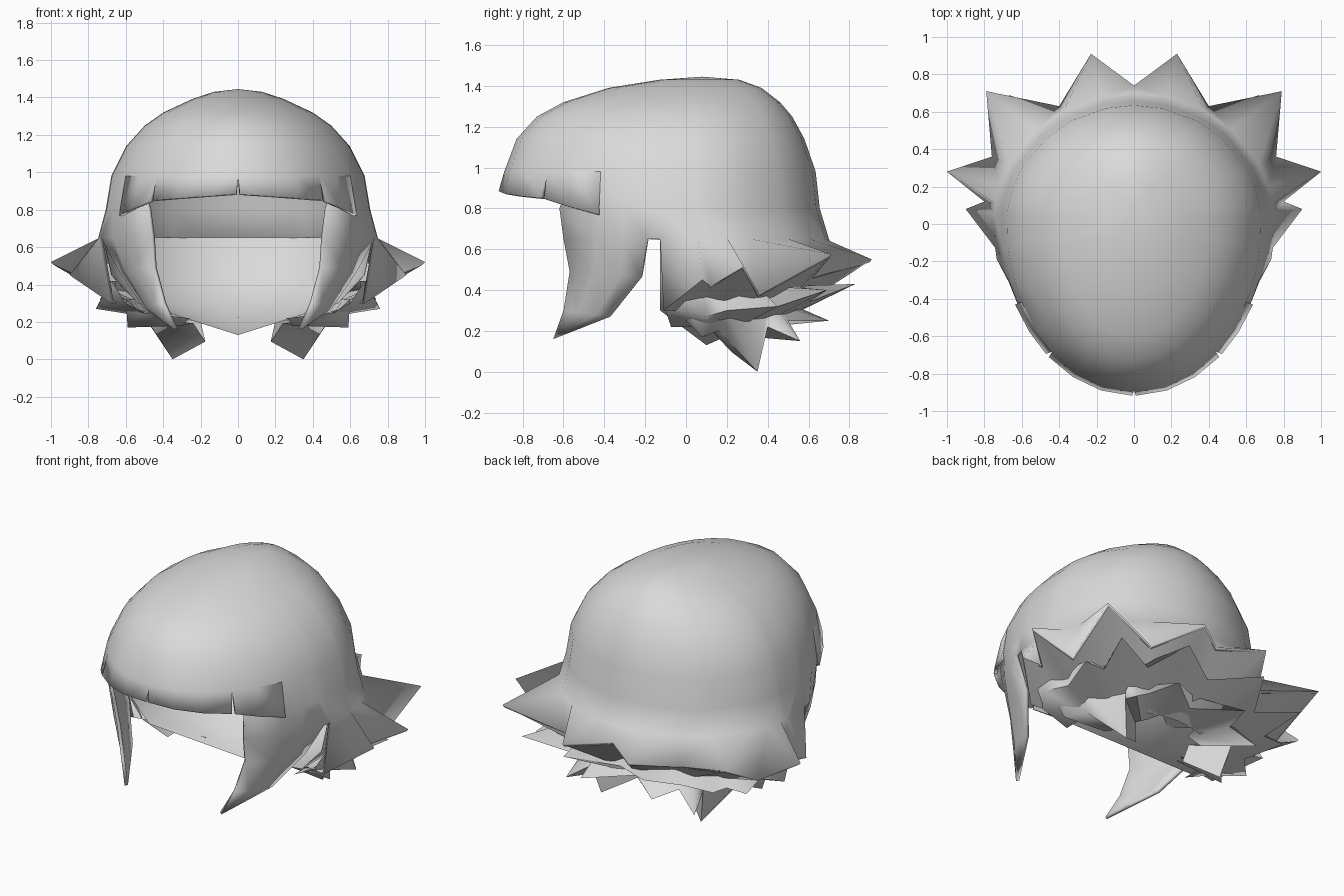
import bpy, bmesh, math
from mathutils import Vector

cube = bpy.data.objects.get("Cube")
if cube:
    bpy.data.objects.remove(cube, do_unlink=True)

grey = bpy.data.materials.new("hair_grey")
grey.use_nodes = True
grey.diffuse_color = (0.7, 0.7, 0.7, 1)
grey.node_tree.nodes["Principled BSDF"].inputs["Base Color"].default_value = (0.7, 0.7, 0.7, 1)


def ring_point(theta, z, w, front, back):
    """Point on an egg-shaped ring; theta is in degrees from the front."""
    t = math.radians(theta)
    depth = front if theta < 90 else back
    return Vector((w * math.sin(t), -depth * math.cos(t), z))


def build(name, patches, thickness=0.0, angle=60):
    """Half surface from grids of points, mirrored across x."""
    bm = bmesh.new()
    for rows in patches:
        grid = [[bm.verts.new(p) for p in row] for row in rows]
        for a, b in zip(grid, grid[1:]):
            for i in range(len(a) - 1):
                bm.faces.new((a[i], a[i + 1], b[i + 1], b[i]))
    bmesh.ops.remove_doubles(bm, verts=bm.verts, dist=0.0005)
    bmesh.ops.recalc_face_normals(bm, faces=bm.faces)
    mesh = bpy.data.meshes.new(name)
    bm.to_mesh(mesh)
    bm.free()
    mesh.materials.append(grey)
    obj = bpy.data.objects.new(name, mesh)
    bpy.context.collection.objects.link(obj)
    mirror = obj.modifiers.new("mirror", 'MIRROR')
    mirror.merge_threshold = 0.002
    if thickness:
        solid = obj.modifiers.new("thickness", 'SOLIDIFY')
        solid.thickness = thickness
        solid.offset = -1
    bpy.ops.object.select_all(action='DESELECT')
    obj.select_set(True)
    bpy.context.view_layer.objects.active = obj
    bpy.ops.object.shade_smooth_by_angle(angle=math.radians(angle))


# Crown: rings of (z, half width, front depth, back depth)
crown = [(1.43, 0.13, 0.13, 0.26), (1.39, 0.25, 0.38, 0.37), (1.32, 0.40, 0.60, 0.46),
         (1.25, 0.50, 0.73, 0.52), (1.14, 0.60, 0.83, 0.58), (0.98, 0.68, 0.89, 0.635)]
sides = [(0.80, 0.71, 0.89, 0.655), (0.65, 0.75, 0.91, 0.70)]
pole = Vector((0, 0.08, 1.445))


def ring_rows(columns, rings):
    return [[ring_point(t, *r) for t in columns] for r in rings]


def crown_rows(columns, rings):
    return [[pole] * len(columns)] + ring_rows(columns, rings)


def fringe(columns, slit_start, slit_end):
    """Front section whose lower edge is split from its neighbours."""
    edge = list(columns)
    edge[0] += slit_start
    edge[-1] -= slit_end
    drop = lambda t: 0.885 - 0.035 * t / 40 if t < 40 else 0.85 - 0.08 * (t - 40) / 22
    return crown_rows(columns, crown) + [
        [ring_point(t, drop(t), 0.72, 0.918, 0.66) for t in edge]]


# Side lock hanging from the crown in front of the ear
tip = (0.34, -0.65, 0.16)
lock = [
    [ring_point(t, *crown[-1]) for t in (51, 62, 70, 78)],
    [(0.48, -0.62, 0.80)] + [ring_point(t, *sides[0]) for t in (62, 70, 78)],
    [(0.46, -0.60, 0.65), (0.60, -0.44, 0.65), (0.67, -0.31, 0.65), ring_point(78, *sides[1])],
    [(0.45, -0.57, 0.49), (0.56, -0.45, 0.48), (0.60, -0.32, 0.47), (0.63, -0.22, 0.46)],
    [(0.40, -0.60, 0.30), (0.45, -0.53, 0.29), (0.49, -0.44, 0.28), (0.50, -0.37, 0.27)],
    [tip] * 4]

# Valley and tip edges of the three spike tiers
upper = [(0.68, -0.11, 0.30), (0.90, 0.08, 0.45), (0.80, 0.12, 0.42), (1.0, 0.28, 0.52),
         (0.76, 0.36, 0.38), (0.79, 0.71, 0.575), (0.40, 0.63, 0.47), (0.23, 0.91, 0.55),
         (0, 0.74, 0.56)]
middle = [(0.60, -0.10, 0.30), (0.76, 0.10, 0.27), (0.66, 0.20, 0.30), (0.74, 0.45, 0.32),
          (0.60, 0.45, 0.32), (0.67, 0.69, 0.40), (0.40, 0.60, 0.34), (0.28, 0.83, 0.43),
          (0, 0.66, 0.38)]
lower = [(0.52, 0.0, 0.25), (0.59, 0.08, 0.17), (0.48, 0.16, 0.20), (0.35, 0.35, 0.0),
         (0.40, 0.40, 0.22), (0.45, 0.56, 0.15), (0.30, 0.50, 0.25), (0.25, 0.70, 0.25),
         (0, 0.50, 0.26)]
upper_columns = [82, 95, 99, 107, 117, 136, 150, 167, 180]

build("crown", [fringe([0, 14, 27, 40], 0.8, 0.8), fringe([40, 51, 62], 0.8, 0),
                crown_rows([62, 70, 78], crown), lock,
                crown_rows([78, 82], crown + sides),
                crown_rows(upper_columns, crown + sides) + [upper]], 0.02)

# Nape: bowl closing the back under the crown
nape_point = Vector((0, 0.10, 0.13))
bowl = [(0.65, 0.725, 0.91, 0.675), (0.45, 0.68, 0.91, 0.60), (0.30, 0.54, 0.91, 0.48)]
nape_columns = [82, 95, 110, 125, 140, 155, 168, 180]
build("nape", [ring_rows(nape_columns, bowl) + [[nape_point] * len(nape_columns)]])


def onto(p, z, w, back):
    """Slide a point along its radius onto an elliptical ring."""
    s = 1 / math.hypot(p[0] / w, p[1] / back)
    return Vector((p[0] * s, p[1] * s, z))


# Spike tiers joined back to the bowl
build("upper_spike_undersides", [[upper, [onto(p, 0.30, 0.59, 0.53) for p in upper]]], 0, 80)
build("middle_spikes", [[[onto(p, 0.42, 0.69, 0.62) for p in middle], middle,
                         [onto(p, 0.22, 0.45, 0.40) for p in middle]]], 0, 80)
inner_point = Vector((0, 0.10, 0.19))
build("lower_spikes", [[[onto(p, 0.32, 0.60, 0.54) for p in lower], lower,
                        [Vector(p).lerp(inner_point, 0.5) for p in lower]]], 0, 80)
